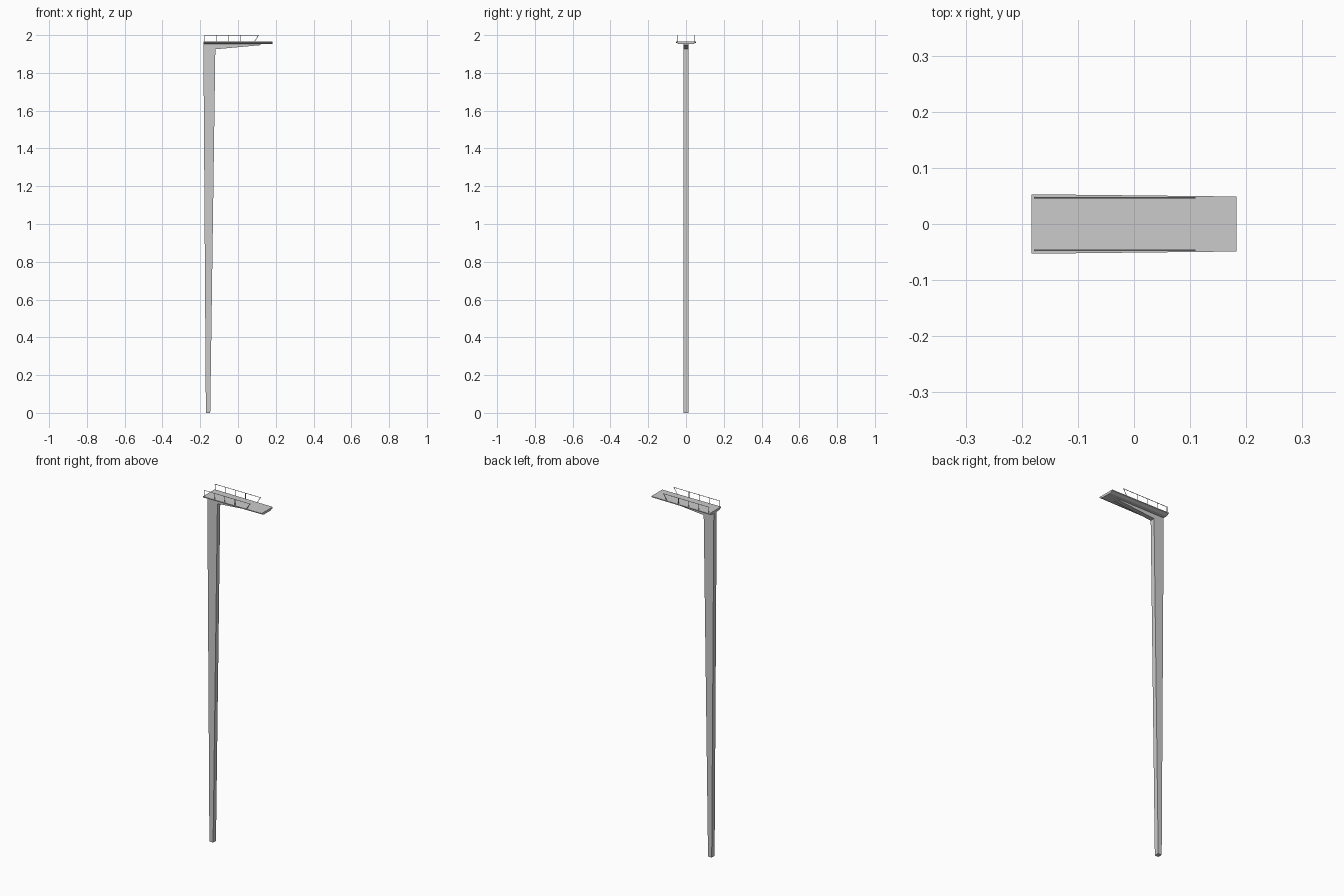
import bpy, bmesh
from mathutils import Vector

if "Cube" in bpy.data.objects:
    bpy.data.objects.remove(bpy.data.objects["Cube"])


def loft(name, rings):
    """Solid skinned through matching closed rings, capped at both ends."""
    bm = bmesh.new()
    loops = [[bm.verts.new(p) for p in ring] for ring in rings]
    n = len(rings[0])
    for a, b in zip(loops, loops[1:]):
        for i in range(n):
            j = (i + 1) % n
            bm.faces.new((a[i], a[j], b[j], b[i]))
    bm.faces.new(loops[0][::-1])
    bm.faces.new(loops[-1])
    bmesh.ops.recalc_face_normals(bm, faces=bm.faces[:])
    me = bpy.data.meshes.new(name)
    bm.to_mesh(me)
    bm.free()
    ob = bpy.data.objects.new(name, me)
    bpy.context.collection.objects.link(ob)
    return ob


def rod(name, a, b, r=0.0016):
    """Thin six-sided bar between two points."""
    a, b = Vector(a), Vector(b)
    bpy.ops.mesh.primitive_cylinder_add(vertices=6, radius=r, depth=(b - a).length,
                                        location=(a + b) / 2)
    ob = bpy.context.object
    ob.name = name
    ob.rotation_euler = (b - a).to_track_quat('Z', 'Y').to_euler()
    return ob


def rect(x0, x1, hy, z):
    return [(x0, -hy, z), (x1, -hy, z), (x1, hy, z), (x0, hy, z)]


# tapering column, wider at the top
loft("column", [rect(-0.17, -0.147, 0.013, 0),
                rect(-0.183, -0.12, 0.013, 1.925),
                rect(-0.183, -0.12, 0.013, 1.953)])

# cantilever arm, thinning towards the tip
arm = [(-0.122, 1.925), (0.12, 1.947), (0.12, 1.954), (-0.122, 1.954)]
loft("cantilever_arm", [[(x, y, z) for x, z in arm] for y in (-0.013, 0.013)])


# platform deck with a shallow bevelled underside
def deck_section(x, hy):
    return [(x, -hy, 1.965), (x, hy, 1.965), (x, hy, 1.960),
            (x, hy * 0.65, 1.952), (x, -hy * 0.65, 1.952), (x, -hy, 1.960)]


loft("platform_deck", [deck_section(-0.183, 0.053), deck_section(0.183, 0.049)])

# handrails with upright posts and a slanted end post
for side, y in (("front", -0.047), ("back", 0.047)):
    rod(side + "_handrail", (-0.178, y, 1.9985), (0.11, y, 1.9985))
    for x in (-0.176, -0.113, -0.05, 0.014):
        rod(side + "_rail_post", (x, y, 1.963), (x, y, 1.9985))
    rod(side + "_slanted_post", (0.086, y, 1.963), (0.108, y, 1.9985))
